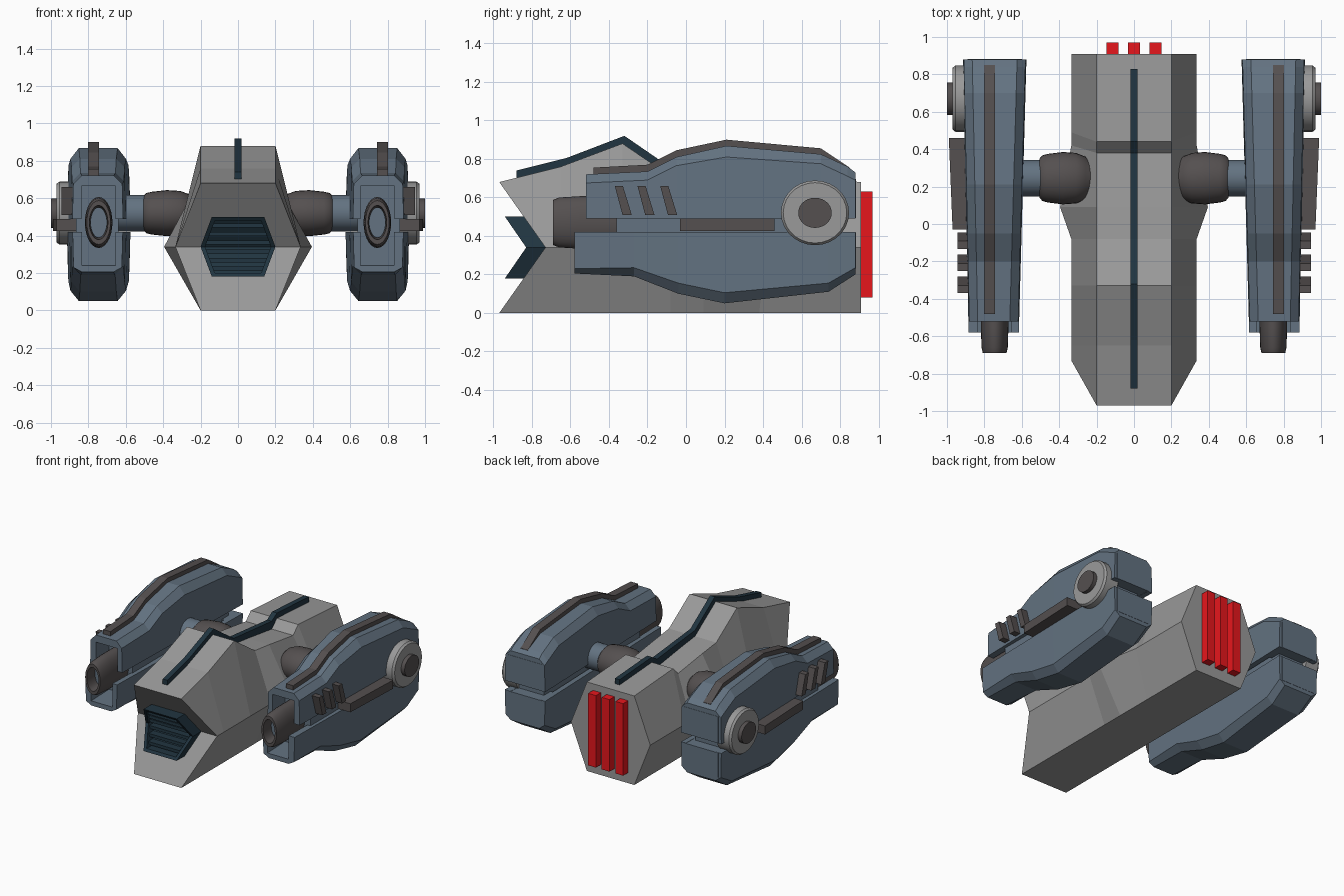
import bpy, bmesh
from math import sin, cos, pi
from mathutils import Vector

if "Cube" in bpy.data.objects:
    bpy.data.objects.remove(bpy.data.objects["Cube"])


def material(name, rgb):
    m = bpy.data.materials.new(name)
    m.diffuse_color = (*rgb, 1)
    m.use_nodes = True
    m.node_tree.nodes["Principled BSDF"].inputs["Base Color"].default_value = m.diffuse_color
    return m


BLUE = material("slate_blue", (0.125, 0.17, 0.22))
DARK = material("dark_grey", (0.09, 0.08, 0.08))
NAVY = material("navy", (0.015, 0.035, 0.052))
RED = material("red", (0.80, 0.008, 0.012))
HULL = material("hull_grey", (0.32, 0.32, 0.32))


def loft(name, rings, mat=None, mirror=False, caps=True, smooth=False, closed=False):
    """Skin a list of matching point rings; optionally mirror across x."""
    bm = bmesh.new()
    vs = [[bm.verts.new(p) for p in r] for r in rings]
    n = len(vs[0])
    pairs = list(zip(vs, vs[1:])) + ([(vs[-1], vs[0])] if closed else [])
    for a, b in pairs:
        for i in range(n):
            j = (i + 1) % n
            bm.faces.new((a[i], a[j], b[j], b[i]))
    if caps and not closed:
        bm.faces.new(vs[0])
        bm.faces.new(vs[-1])
    bmesh.ops.recalc_face_normals(bm, faces=bm.faces)
    me = bpy.data.meshes.new(name)
    bm.to_mesh(me)
    bm.free()
    ob = bpy.data.objects.new(name, me)
    bpy.context.collection.objects.link(ob)
    if mat:
        me.materials.append(mat)
    if mirror:
        ob.modifiers.new("mirror", "MIRROR")
    if smooth:
        bpy.ops.object.select_all(action="DESELECT")
        ob.select_set(True)
        bpy.context.view_layer.objects.active = ob
        bpy.ops.object.shade_smooth_by_angle(angle=0.6)
    return ob


def box(name, x0, x1, y0, y1, z0, z1, mat, mirror=False):
    ring = lambda y: [(x0, y, z0), (x1, y, z0), (x1, y, z1), (x0, y, z1)]
    return loft(name, [ring(y0), ring(y1)], mat, mirror)


def lathe(name, axis, centre, profile, mat, squash=(1, 1), n=28):
    """Turn (position, radius) pairs about the x or y axis, mirrored."""
    rings = []
    for d, r in profile:
        ring = []
        for i in range(n):
            u = r * cos(2 * pi * i / n) * squash[0]
            w = r * sin(2 * pi * i / n) * squash[1]
            p = (d, u, w) if axis == "x" else (u, d, w)
            ring.append(Vector(p) + Vector(centre))
        rings.append(ring)
    return loft(name, rings, mat, mirror=True, smooth=True)


# Hexagonal hull: y, y of the side edge, half width at side edge, top height
stations = [(-.97, -.73, .335, .68), (-.65, -.65, .335, .76), (-.33, -.33, .335, .88),
            (-.08, -.08, .335, .71), (.09, .09, .395, .69), (.38, .42, .335, .65),
            (.44, .49, .335, .71), (.91, .91, .335, .68)]
rings = [[(-.2, y, 0), (.2, y, 0), (w, ym, .34), (.2, y, t), (-.2, y, t), (-w, ym, .34)]
         for y, ym, w, t in stations]
hull = loft("hull", rings, HULL, caps=False)
bm = bmesh.new()
bm.from_mesh(hull.data)
bm.verts.ensure_lookup_table()
v = bm.verts
for idx in [(0, 1, 2, 5), (5, 2, 3, 4), range(42, 48)]:
    bm.faces.new([v[i] for i in idx])
bmesh.ops.recalc_face_normals(bm, faces=bm.faces)
bm.to_mesh(hull.data)
bm.free()

# Spine strip following the hull top
spine = [(-.88, .70), (-.62, .765), (-.32, .88), (-.08, .715), (.38, .67), (.44, .71), (.83, .685)]
loft("spine_strip", [[(-.02, y, z - .04), (.02, y, z - .04), (.02, y, z + .04), (-.02, y, z + .04)]
                     for y, z in spine], NAVY)


# V-shaped nose grille: hexagonal frame, backing and slats
def nose_y(z):
    return -.74 - abs(z - .34) * .69


def hexagon(s, off):
    pts = [(-.2, .34), (-.14, .18), (.14, .18), (.2, .34), (.14, .50), (-.14, .50)]
    return [(x * s, nose_y(.34 + (z - .34) * s) + off, .34 + (z - .34) * s) for x, z in pts]


loft("grille_frame", [hexagon(1, .02), hexagon(1, -.09), hexagon(.88, -.09), hexagon(.88, .02)],
     NAVY, closed=True)
for part, idx in (("lower", (0, 1, 2, 3)), ("upper", (3, 4, 5, 0))):
    loft(f"grille_backing_{part}", [[hexagon(.95, off)[i] for i in idx] for off in (.01, -.02)], NAVY)
for i, z in enumerate((.225, .27, .315, .365, .41, .455)):
    w = .19 - abs(z - .34) * .38
    y = nose_y(z)
    box(f"grille_slat_{i}", -w, w, y - .07, y + .03, z - .013, z + .01, NAVY)

# Rear exhaust bars
for i in (-1, 0, 1):
    box(f"exhaust_bar_{i + 1}", i * .115 - .033, i * .115 + .033, .89, .97, .08, .63, RED)

# Arms joining hull and pods
lathe("arm_sleeve", "x", (0, .245, .52),
      [(.2, .07), (.235, .085), (.26, .115), (.31, .135), (.38, .14), (.46, .13), (.49, .122), (.505, .105)],
      DARK, (1, .88))
lathe("arm_shaft", "x", (0, .245, .52), [(.48, .098), (.68, .098)], BLUE)


# Pod shells: U-shaped sections, one opening down and one opening up
def shell(name, table, seam):
    rings = []
    for y, edge, crest in table:
        t = (y + .55) / 1.43
        xi, xo = .615 - .04 * t, .885 + .03 * t
        s = 1 if crest > seam else -1
        inner = edge - s * .01
        rings.append([(x, y, z) for x, z in [
            (xo, seam), (xo - .005, edge), (xo - .05, crest), (xi + .05, crest),
            (xi + .005, edge), (xi, seam), (xi + .04, seam), (xi + .04, inner),
            (xo - .05, inner), (xo - .05, seam)]])
    loft(name, rings, BLUE, mirror=True)


shell("pod_upper_shell", [(-.52, .675, .72), (-.2, .69, .735), (-.05, .765, .81), (.21, .81, .868),
                          (.70, .775, .825), (.84, .71, .76), (.88, .69, .73)], .49)
shell("pod_lower_shell", [(-.58, .23, .205), (-.27, .235, .19), (-.04, .155, .10), (.2, .105, .05),
                          (.74, .155, .11), (.88, .235, .20)], .42)
box("pod_core", .64, .865, -.36, .80, .24, .68, BLUE, True)
box("pod_upper_tail", .60, .89, .72, .882, .492, .695, BLUE, True)
box("pod_lower_tail", .60, .89, .72, .882, .23, .418, BLUE, True)

# Dark rail over the crest of each pod
rail = [(-.48, .755), (-.2, .77), (-.05, .845), (.21, .90), (.70, .855), (.85, .755)]
loft("pod_rail", [[(.742, y, z - .06), (.803, y, z - .06), (.803, y, z), (.742, y, z)]
                  for y, z in rail], DARK, True)

# Pod nozzle with a recessed blue centre
lathe("pod_nozzle", "y", (.745, 0, .47),
      [(-.3, .142), (-.55, .142), (-.66, .135), (-.69, .122), (-.69, .095), (-.56, .085)], DARK, (.52, .96))
lathe("nozzle_core", "y", (.745, 0, .47), [(-.4, .085), (-.6, .085)], BLUE, (.52, .96))

# Outer side fittings: long bar, round hub, three slanted vents
loft("side_bar", [[(.84, y, .425), (x, y, .425), (x, y, .49), (.84, y, .49)]
                  for y, x in ((-.03, .97), (.46, .99))], DARK, True)
lathe("hub_disc", "x", (0, .67, .52), [(.85, .177), (.955, .177), (.97, .165)], HULL, (1, .95))
lathe("hub_cap", "x", (0, .67, .52), [(.9, .087), (1.0, .087)], DARK, (1, .9))
for i in range(3):
    y = -.37 + i * .118
    loft(f"side_vent_{i}", [[(x, y, .66), (x, y + .042, .66), (x, y + .088, .51), (x, y + .04, .51)]
                            for x in (.85, .945)], DARK, True)
